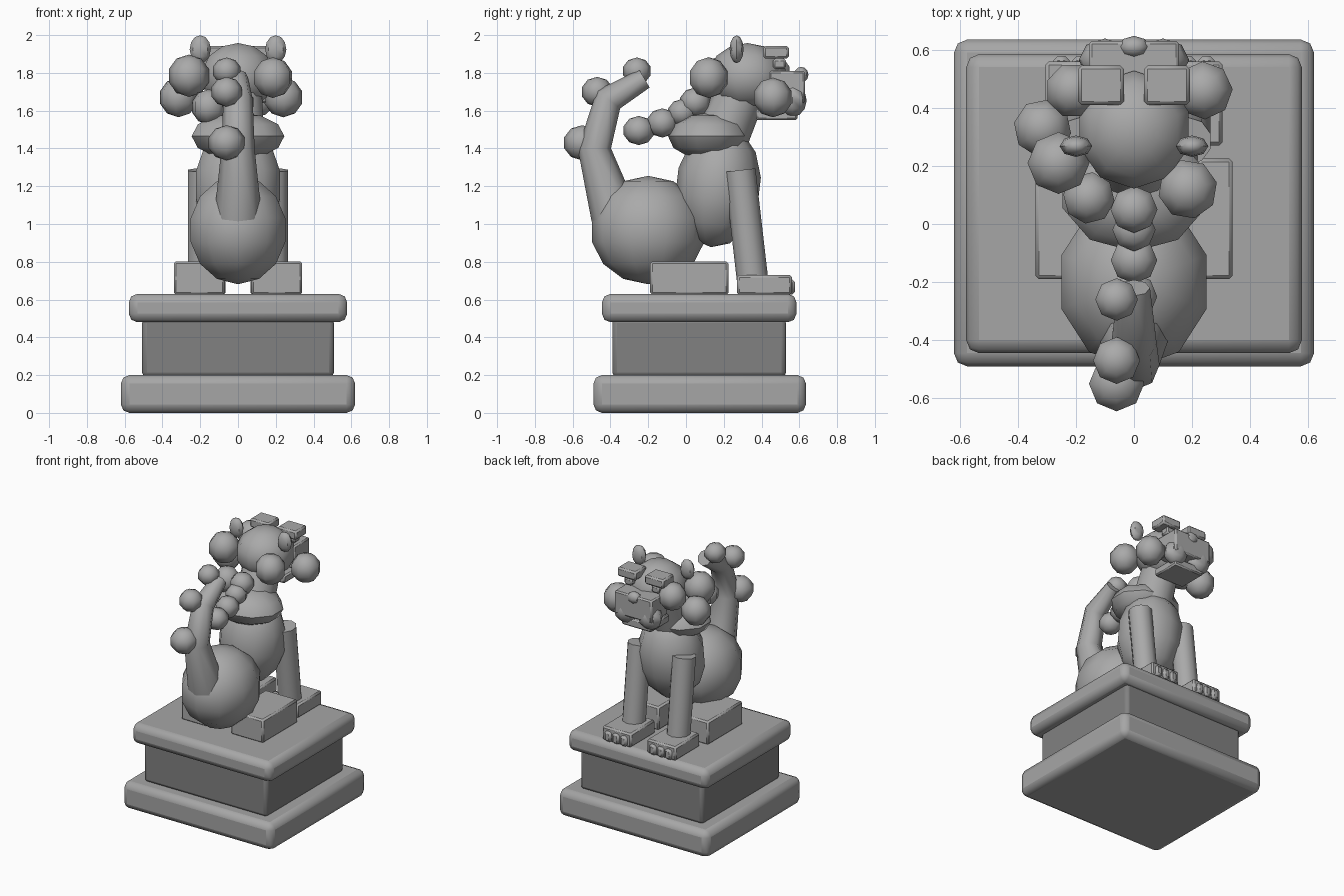
import bpy, math
from mathutils import Vector

if "Cube" in bpy.data.objects:
    bpy.data.objects.remove(bpy.data.objects["Cube"])


def grey(name, v):
    m = bpy.data.materials.new(name)
    m.diffuse_color = (v, v, v, 1)
    m.use_nodes = True
    m.node_tree.nodes["Principled BSDF"].inputs["Base Color"].default_value = m.diffuse_color
    return m


STONE, SLAB, DARK = grey("stone", .4), grey("slab_stone", .38), grey("dark_stone", .22)


def finish(ob, name, angle=40, mat=STONE):
    ob.name = name
    bpy.ops.object.select_all(action='DESELECT')
    ob.select_set(True)
    bpy.context.view_layer.objects.active = ob
    bpy.ops.object.transform_apply(location=False, rotation=False, scale=True)
    bpy.ops.object.shade_smooth_by_angle(angle=math.radians(angle))
    ob.data.materials.clear()
    ob.data.materials.append(mat)
    return ob


def box(name, lo, hi, bevel=0.01, segs=1, mat=STONE):
    lo, hi = Vector(lo), Vector(hi)
    bpy.ops.mesh.primitive_cube_add(size=1, location=(lo + hi) / 2)
    ob = bpy.context.object
    ob.scale = hi - lo
    finish(ob, name)
    m = ob.modifiers.new("bevel", 'BEVEL')
    m.width, m.segments = bevel, segs
    bpy.ops.object.modifier_apply(modifier="bevel")
    return finish(ob, name, 50, mat)


def ball(name, c, r, segs=8, rings=6, rot=(0, 0, 0)):
    bpy.ops.mesh.primitive_uv_sphere_add(segments=segs, ring_count=rings, radius=1,
                                         location=c, rotation=rot)
    ob = bpy.context.object
    ob.scale = r if isinstance(r, tuple) else (r, r, r)
    return finish(ob, name)


def limb(name, a, b, r1, r2, sides=8):
    a, b = Vector(a), Vector(b)
    bpy.ops.mesh.primitive_cone_add(vertices=sides, radius1=r1, radius2=r2,
                                    depth=(b - a).length, location=(a + b) / 2)
    ob = bpy.context.object
    ob.rotation_euler = (b - a).to_track_quat('Z', 'Y').to_euler()
    return finish(ob, name, 50)


# Pedestal
box("plinth_base", (-.62, -.49, 0), (.62, .635, .2), .045, 2, SLAB)
box("plinth_middle", (-.508, -.39, .19), (.508, .53, .5), .025, 2, DARK)
box("plinth_top", (-.578, -.445, .48), (.578, .585, .63), .045, 2, SLAB)

# Body
ball("haunches", (0, -.2, .968), (.27, .305, .287), 10, 7)
ball("chest", (0, .17, 1.2), (.24, .225, .325), 10, 7, (-.12, 0, 0))
ball("collar", (0, .12, 1.465), (.258, .215, .125), 10, 6)
limb("neck", (0, .14, 1.35), (0, .31, 1.74), .15, .13, 10)

# Legs, paws and face pairs
for s, side in ((-1, "left"), (1, "right")):
    def pair(name, x0, x1, y0, y1, z0, z1, bev=.012):
        a, b = sorted((s * x0, s * x1))
        return box(f"{name}_{side}", (a, y0, z0), (b, y1, z1), bev)

    pair("hind_foot", .07, .34, -.19, .225, .625, .802)
    limb(f"front_leg_{side}", (s * .185, .355, .68), (s * .185, .285, 1.285), .083, .083, 10)
    pair("front_paw", .065, .305, .27, .56, .625, .73)
    for i in (-1, 0, 1):
        x = .185 + i * .065
        pair(f"toe_{i + 2}", x - .028, x + .028, .52, .578, .628, .705, .015)
    pair("brow", .035, .192, .41, .545, 1.875, 1.943)
    pair("eye", .08, .145, .46, .53, 1.82, 1.875)
    ball(f"ear_{side}", (s * .2, .268, 1.925), (.056, .037, .074))
    ball(f"jowl_{side}", (s * .1, .565, 1.655), (.09, .074, .088))

# Head
ball("head", (0, .325, 1.78), (.203, .208, .178), 10, 7)
box("muzzle", (-.155, .44, 1.64), (.155, .63, 1.81))
box("jaw", (-.125, .37, 1.55), (.125, .59, 1.61))
ball("nose", (0, .61, 1.79), (.053, .038, .042))

# Mane curls around the face
mane = [(-.26, .21, 1.785, .112), (-.315, .33, 1.67, .105), (-.21, .46, 1.8, .1),
        (.185, .12, 1.775, .108), (.24, .46, 1.67, .105), (-.155, .09, 1.62, .094)]
for i, (x, y, z, r) in enumerate(mane):
    ball(f"mane_curl_{i + 1}", (x, y, z), r, 8, 5, (0, 0, i * .6))

# Curls trailing down the back of the neck
for i, (y, z, r) in enumerate([(.05, 1.645, .085), (-.02, 1.59, .078),
                               (-.125, 1.535, .084), (-.25, 1.495, .084)]):
    ball(f"neck_curl_{i + 1}", (0, y, z), (r, r, r * .92), 8, 5)

# Tail
cu = bpy.data.curves.new("tail", 'CURVE')
cu.dimensions = '3D'
cu.bevel_depth, cu.bevel_resolution, cu.use_fill_caps = 1, 2, True
sp = cu.splines.new('POLY')
path = [(-.38, 1.05, .125), (-.485, 1.4, .088), (-.41, 1.66, .078), (-.22, 1.77, .055)]
sp.points.add(len(path) - 1)
for p, (y, z, r) in zip(sp.points, path):
    p.co, p.radius = (0, y, z, 1), r
tail = bpy.data.objects.new("tail", cu)
bpy.context.collection.objects.link(tail)
bpy.ops.object.select_all(action='DESELECT')
tail.select_set(True)
bpy.context.view_layer.objects.active = tail
bpy.ops.object.convert(target='MESH')
finish(bpy.context.object, "tail", 50)

# Tail curls
for i, (y, z, r) in enumerate([(-.55, 1.43, .1), (-.47, 1.7, .085), (-.26, 1.81, .077)]):
    ball(f"tail_curl_{i + 1}", (-.06, y, z), (r, r, r * .93), 8, 5)
